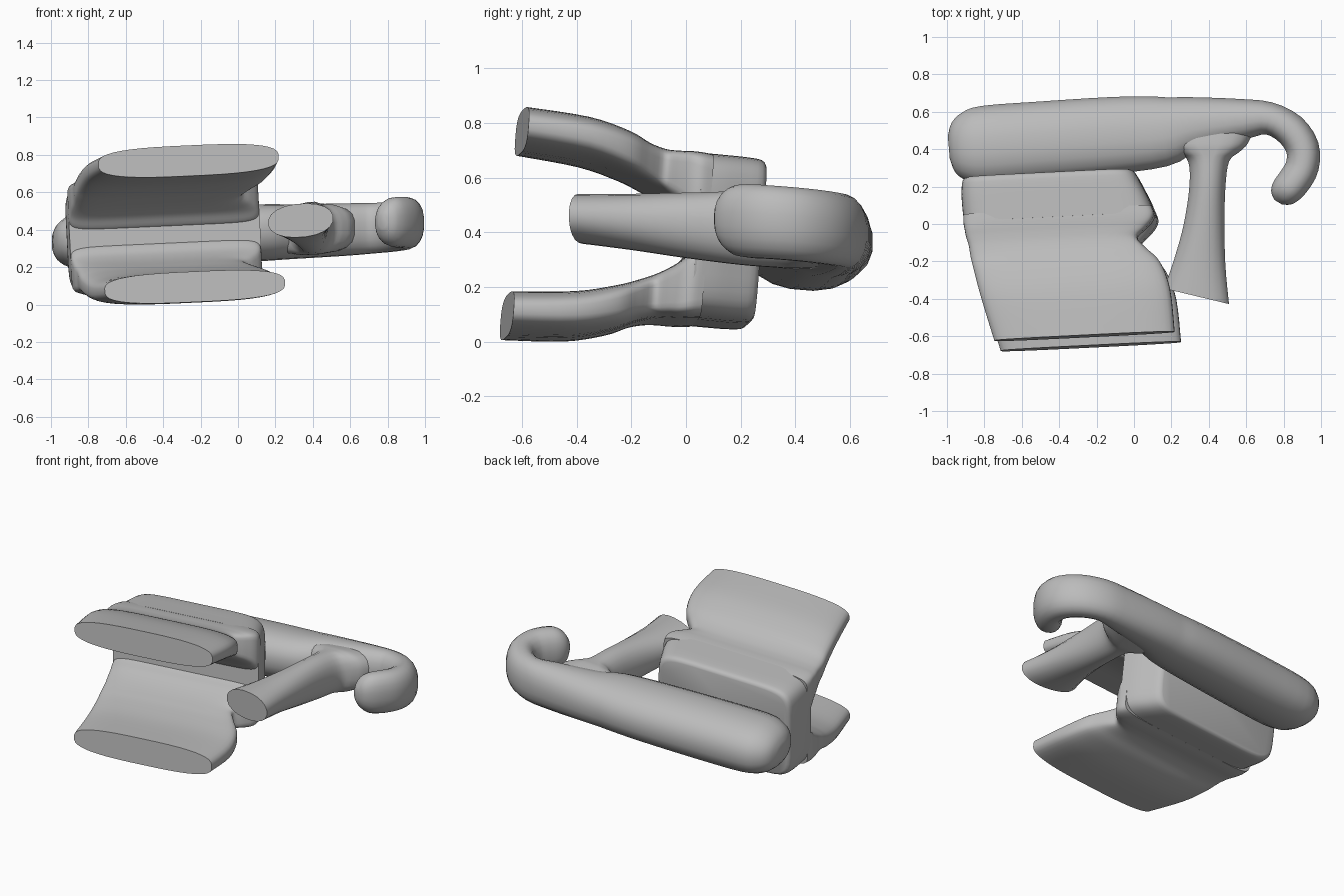
import bpy, bmesh, math
from mathutils import Vector

if "Cube" in bpy.data.objects:
    bpy.data.objects.remove(bpy.data.objects["Cube"])

grey = bpy.data.materials.new("plain grey")
grey.diffuse_color = (0.5, 0.5, 0.5, 1)
grey.use_nodes = True
grey.node_tree.nodes["Principled BSDF"].inputs["Base Color"].default_value = grey.diffuse_color


def smooth_rows(rows, steps):
    """Catmull-Rom interpolation through rows of numbers."""
    out = []
    for i in range(len(rows) - 1):
        a, b, c, d = (rows[max(0, min(len(rows) - 1, i + k))] for k in (-1, 0, 1, 2))
        for s in range(steps):
            t = s / steps
            out.append([0.5 * (2 * q + (r - p) * t + (2 * p - 5 * q + 4 * r - w) * t * t
                               + (3 * q - p - 3 * r + w) * t ** 3)
                        for p, q, r, w in zip(a, b, c, d)])
    return out + [list(rows[-1])]


def tilt(v):
    """The whole model leans slightly."""
    return Vector((v.x, v.y, v.z + 0.05 * v.x - 0.08 * v.y))


def loft(name, frames, n, bend=lambda v: v):
    """Skin rounded sections given as (centre, half axis u, half axis v, squareness)."""
    bm = bmesh.new()
    rings = []
    for c, u, v, power in frames:
        ring = []
        for k in range(n):
            a = 2 * math.pi * (k + 0.5) / n
            cu, sv = math.cos(a), math.sin(a)
            cu = math.copysign(abs(cu) ** (2 / power), cu)
            sv = math.copysign(abs(sv) ** (2 / power), sv)
            ring.append(bm.verts.new(tilt(bend(c + u * cu + v * sv))))
        rings.append(ring)
    for r0, r1 in zip(rings, rings[1:]):
        for k in range(n):
            j = (k + 1) % n
            bm.faces.new((r0[k], r0[j], r1[j], r1[k]))
    bm.faces.new(rings[0])
    bm.faces.new(rings[-1])
    bmesh.ops.recalc_face_normals(bm, faces=bm.faces)
    me = bpy.data.meshes.new(name)
    bm.to_mesh(me)
    bm.free()
    me.materials.append(grey)
    ob = bpy.data.objects.new(name, me)
    bpy.context.collection.objects.link(ob)
    bpy.ops.object.select_all(action='DESELECT')
    ob.select_set(True)
    bpy.context.view_layer.objects.active = ob
    bpy.ops.object.shade_smooth_by_angle(angle=math.radians(40))
    return ob


def box_frames(rows, steps=4):
    """Rows are y, x min, x max, z min, z max, squareness."""
    return [(Vector(((x0 + x1) / 2, y, (z0 + z1) / 2)),
             Vector(((x1 - x0) / 2, 0, 0)), Vector((0, 0, (z1 - z0) / 2)), p)
            for y, x0, x1, z0, z1, p in smooth_rows(rows, steps)]


def clamp_bend(v):
    return Vector((v.x - 0.05 * (v.z - 0.4),
                   v.y + 0.05 * (v.x + 0.3) + 0.08 * (v.z - 0.4), v.z))


# Hooked bar: x, y, half width in plan, half height
bar = smooth_rows([
    (-0.99, 0.408, 0.06, 0.045), (-0.965, 0.41, 0.135, 0.095), (-0.905, 0.414, 0.185, 0.135),
    (-0.8, 0.422, 0.212, 0.155), (-0.5, 0.445, 0.212, 0.16), (-0.1, 0.475, 0.207, 0.155),
    (0.15, 0.495, 0.19, 0.15), (0.3, 0.53, 0.152, 0.145), (0.58, 0.56, 0.11, 0.14),
    (0.72, 0.565, 0.088, 0.135), (0.835, 0.505, 0.09, 0.135), (0.9, 0.41, 0.09, 0.135),
    (0.9, 0.31, 0.09, 0.135), (0.86, 0.235, 0.09, 0.135), (0.815, 0.18, 0.085, 0.125),
    (0.787, 0.14, 0.065, 0.09), (0.772, 0.116, 0.025, 0.04)], 3)
frames = []
for i, (x, y, w, h) in enumerate(bar):
    p, q = bar[max(i - 1, 0)], bar[min(i + 1, len(bar) - 1)]
    t = Vector((q[0] - p[0], q[1] - p[1], 0)).normalized()
    frames.append((Vector((x, y, 0.425)), Vector((-t.y, t.x, 0)) * w, Vector((0, 0, h)), 2.3))
loft("hooked_bar", frames, 20)


# Grip post, flared into the bar and cut at a slant at the tip
def grip_bend(v):
    return Vector((v.x, v.y - 0.24 * (v.x - 0.35) * min(1, max(0, -v.y / 0.35)), v.z))


loft("grip_post", box_frames([
    (0.52, 0.15, 0.65, 0.3, 0.55, 2.8), (0.43, 0.18, 0.61, 0.29, 0.56, 2.8),
    (0.385, 0.23, 0.565, 0.285, 0.56, 2.5), (0.335, 0.288, 0.51, 0.285, 0.56, 2.2),
    (0.2, 0.295, 0.49, 0.285, 0.555, 2.2), (0.0, 0.265, 0.485, 0.295, 0.535, 2.2),
    (-0.2, 0.215, 0.49, 0.31, 0.515, 2.2), (-0.39, 0.16, 0.51, 0.32, 0.5, 2.2)]), 20, grip_bend)

# Back block of the clamp
loft("clamp_back", box_frames([
    (0.262, -0.89, -0.01, 0.12, 0.685, 7), (0.245, -0.91, 0.015, 0.105, 0.705, 7),
    (0.18, -0.915, 0.05, 0.1, 0.71, 7), (0.1, -0.91, 0.09, 0.1, 0.71, 7),
    (0.02, -0.9, 0.12, 0.1, 0.71, 7)], 3), 40, clamp_bend)

# Two flared jaws, mirrored about the clamp's middle height, curving into the back block
jaw = [(0.06, -0.9, 0.105, 0.43, 0.705, 8), (0.018, -0.9, 0.119, 0.45, 0.709, 8),
       (-0.02, -0.893, 0.108, 0.495, 0.71, 8), (-0.06, -0.885, 0.075, 0.525, 0.71, 7),
       (-0.11, -0.87, 0.03, 0.552, 0.715, 6), (-0.17, -0.86, 0.08, 0.577, 0.733, 4.5),
       (-0.25, -0.84, 0.155, 0.605, 0.77, 3.8), (-0.4, -0.8, 0.21, 0.64, 0.808, 3.3),
       (-0.63, -0.73, 0.235, 0.66, 0.825, 3)]
loft("upper_jaw", box_frames(jaw), 40, clamp_bend)
loft("lower_jaw", box_frames([(y, x0, x1, 0.805 - z1, 0.805 - z0, p)
                              for y, x0, x1, z0, z1, p in jaw]), 40, clamp_bend)

# Stand the model on the ground
parts = list(bpy.context.collection.objects)
low = min(v.co.z for o in parts for v in o.data.vertices)
for o in parts:
    for v in o.data.vertices:
        v.co.z -= low
